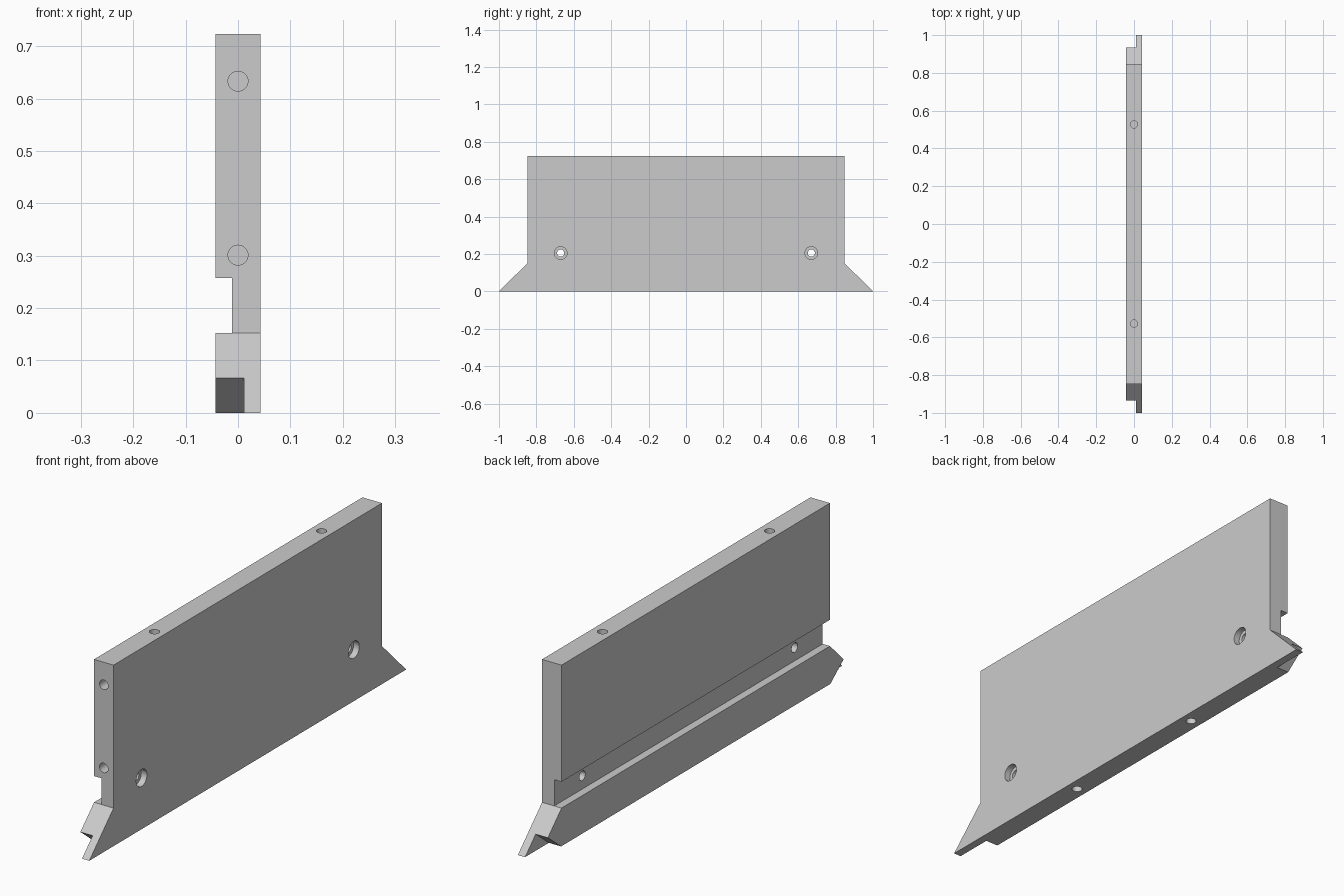
import bpy
import bmesh
from math import pi, radians
from mathutils import Matrix, Vector

cube = bpy.data.objects.get("Cube")
if cube:
    bpy.data.objects.remove(cube, do_unlink=True)

HALF = 0.043          # half thickness of the plate
STEP = 0.011          # depth line shared by groove and end notches
END = 0.847           # half length of the upper plate
HEIGHT = 0.723
SHOULDER = 0.152      # top of the flared foot
BORE = 0.019

grey = bpy.data.materials.new("plain grey")
grey.use_nodes = True
colour = (0.6, 0.6, 0.6, 1)
grey.diffuse_color = colour
grey.node_tree.nodes["Principled BSDF"].inputs["Base Color"].default_value = colour


def make_object(name, bm):
    bmesh.ops.recalc_face_normals(bm, faces=bm.faces)
    mesh = bpy.data.meshes.new(name)
    bm.to_mesh(mesh)
    bm.free()
    mesh.materials.append(grey)
    obj = bpy.data.objects.new(name, mesh)
    bpy.context.collection.objects.link(obj)
    return obj


def prism(name, outline, x0, x1):
    """Extrude a (y, z) outline from x0 to x1."""
    bm = bmesh.new()
    face = bm.faces.new([bm.verts.new((x0, y, z)) for y, z in outline])
    out = bmesh.ops.extrude_face_region(bm, geom=[face])
    verts = [v for v in out["geom"] if isinstance(v, bmesh.types.BMVert)]
    bmesh.ops.translate(bm, verts=verts, vec=(x1 - x0, 0, 0))
    return make_object(name, bm)


def drill(name, centre, axis, radius, reach):
    """Cylinder centred on a point, reaching the same way to both sides."""
    bm = bmesh.new()
    turn = Vector((0, 0, 1)).rotation_difference(Vector(axis)).to_matrix().to_4x4()
    bmesh.ops.create_cone(bm, cap_ends=True, segments=32, radius1=radius,
                          radius2=radius, depth=2 * reach,
                          matrix=Matrix.Translation(centre) @ turn)
    return make_object(name, bm)


# Plate with a flared foot
half_outline = [(1, 0), (END, SHOULDER), (END, HEIGHT)]
outline = half_outline + [(-y, z) for y, z in reversed(half_outline)]
plate = prism("panel_plate", outline, -HALF, HALF)

# Long groove on the left-hand face of the profile
cutters = [prism("groove_cutter",
                 [(-1.1, SHOULDER), (1.1, SHOULDER), (1.1, 0.257), (-1.1, 0.257)],
                 -0.1, -STEP)]

# Undercut notches, drilled fixing holes, mirrored along the length
for s in (-1, 1):
    notch = [(0.787, -0.05), (0.934, 0.067), (1.1, 0.067), (1.1, -0.05)]
    cutters += [
        prism("notch_cutter", [(s * y, z) for y, z in notch], -0.1, STEP),
        drill("top_hole_cutter", (0, s * 0.527, HEIGHT), (0, 0, 1), BORE, 0.15),
        drill("bottom_hole_cutter", (0, s * 0.333, 0), (0, 0, 1), BORE, 0.1),
        drill("through_hole_cutter", (0, s * 0.67, 0.205), (1, 0, 0), BORE, 0.2),
        drill("counterbore_cutter", (HALF, s * 0.67, 0.205), (1, 0, 0), 0.034, 0.025),
    ]

# Two holes in the front end
for z in (0.301, 0.633):
    cutters.append(drill("end_hole_cutter", (0, -END, z), (0, 1, 0), BORE, 0.13))

# Apply every cut, then drop the cutters
bpy.context.view_layer.objects.active = plate
for cutter in cutters:
    cutter.hide_render = True
    mod = plate.modifiers.new("cut", "BOOLEAN")
    mod.operation = "DIFFERENCE"
    mod.solver = "EXACT"
    mod.object = cutter
    bpy.ops.object.modifier_apply(modifier=mod.name)
    bpy.data.objects.remove(cutter, do_unlink=True)

bpy.ops.object.select_all(action="DESELECT")
plate.select_set(True)
bpy.ops.object.shade_smooth_by_angle(angle=radians(30))
